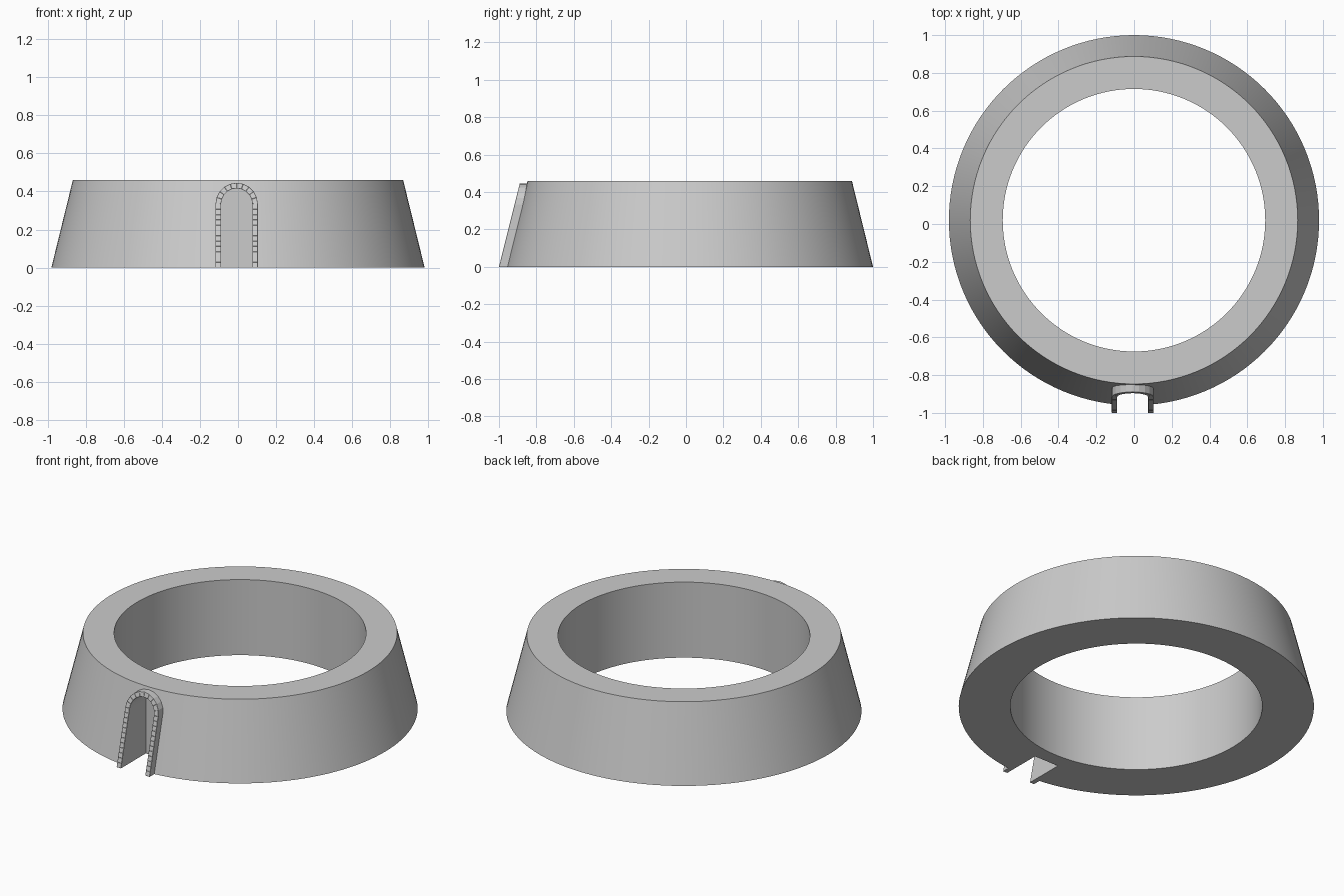
import bpy, bmesh, math

if "Cube" in bpy.data.objects:
    bpy.data.objects.remove(bpy.data.objects["Cube"])

CX, CY = -0.007, 0.02        # doorway centre x, ring centre y
SPRING = 0.334               # height where the arch starts
R_IN, R_OUT = 0.082, 0.111   # doorway and trim half widths


def make_object(name, bm):
    bmesh.ops.recalc_face_normals(bm, faces=bm.faces)
    mesh = bpy.data.meshes.new(name)
    bm.to_mesh(mesh)
    bm.free()
    obj = bpy.data.objects.new(name, mesh)
    bpy.context.collection.objects.link(obj)
    return obj


def arch_path(r, leg=12, arc=10):
    """Points (x, z) up the left leg, over the arch and down the right leg."""
    left = [(CX - r, SPRING * i / leg) for i in range(leg)]
    top = [(CX - r * math.cos(math.pi * i / arc), SPRING + r * math.sin(math.pi * i / arc))
           for i in range(arc + 1)]
    right = [(2 * CX - x, z) for x, z in reversed(left)]
    return left + top + right


# Tapered ring wall: closed profile turned around the centre
N = 128
profile = [(0.98, 0), (0.867, 0.46), (0.695, 0.46), (0.695, 0)]
bm = bmesh.new()
loops = []
for i in range(N):
    a = 2 * math.pi * i / N
    loops.append([bm.verts.new((r * math.cos(a), CY + r * math.sin(a), z)) for r, z in profile])
for i in range(N):
    a, b = loops[i], loops[(i + 1) % N]
    for j in range(4):
        k = (j + 1) % 4
        bm.faces.new((a[j], b[j], b[k], a[k]))
ring = make_object("ring_wall", bm)

# Arched recess cut into the front of the wall
bm = bmesh.new()
outline = arch_path(R_IN, leg=1)
outline[0] = (outline[0][0], -0.1)
outline[-1] = (outline[-1][0], -0.1)
face = bm.faces.new([bm.verts.new((x, -1.1, z)) for x, z in outline])
ext = bmesh.ops.extrude_face_region(bm, geom=[face])
for v in ext["geom"]:
    if isinstance(v, bmesh.types.BMVert):
        v.co.y = -0.76
cutter = make_object("recess_cutter", bm)
cutter.hide_render = True

mod = ring.modifiers.new("recess", 'BOOLEAN')
mod.operation = 'DIFFERENCE'
mod.solver = 'EXACT'
mod.object = cutter
bpy.context.view_layer.objects.active = ring
ring.select_set(True)
bpy.ops.object.modifier_apply(modifier=mod.name)
bpy.data.objects.remove(cutter)
bpy.ops.object.shade_smooth_by_angle(angle=math.radians(30))

# Stone trim around the doorway, leaning with the wall
bm = bmesh.new()
sections = []
for (xi, zi), (xo, zo) in zip(arch_path(R_IN), arch_path(R_OUT)):
    sections.append([bm.verts.new((x, -0.999 + 0.25 * z + d, z))
                     for x, z, d in ((xi, zi, 0), (xo, zo, 0), (xo, zo, 0.06), (xi, zi, 0.06))])
fronts = []
for a, b in zip(sections, sections[1:]):
    for j in range(4):
        k = (j + 1) % 4
        f = bm.faces.new((a[j], b[j], b[k], a[k]))
        if j == 0:
            fronts.append(f)
bm.faces.new(sections[0])
bm.faces.new(sections[-1][::-1])
bmesh.ops.recalc_face_normals(bm, faces=bm.faces)
# Slightly raised stone faces
bmesh.ops.inset_individual(bm, faces=fronts, thickness=0.0015, depth=0.001)
make_object("doorway_stone_trim", bm)
